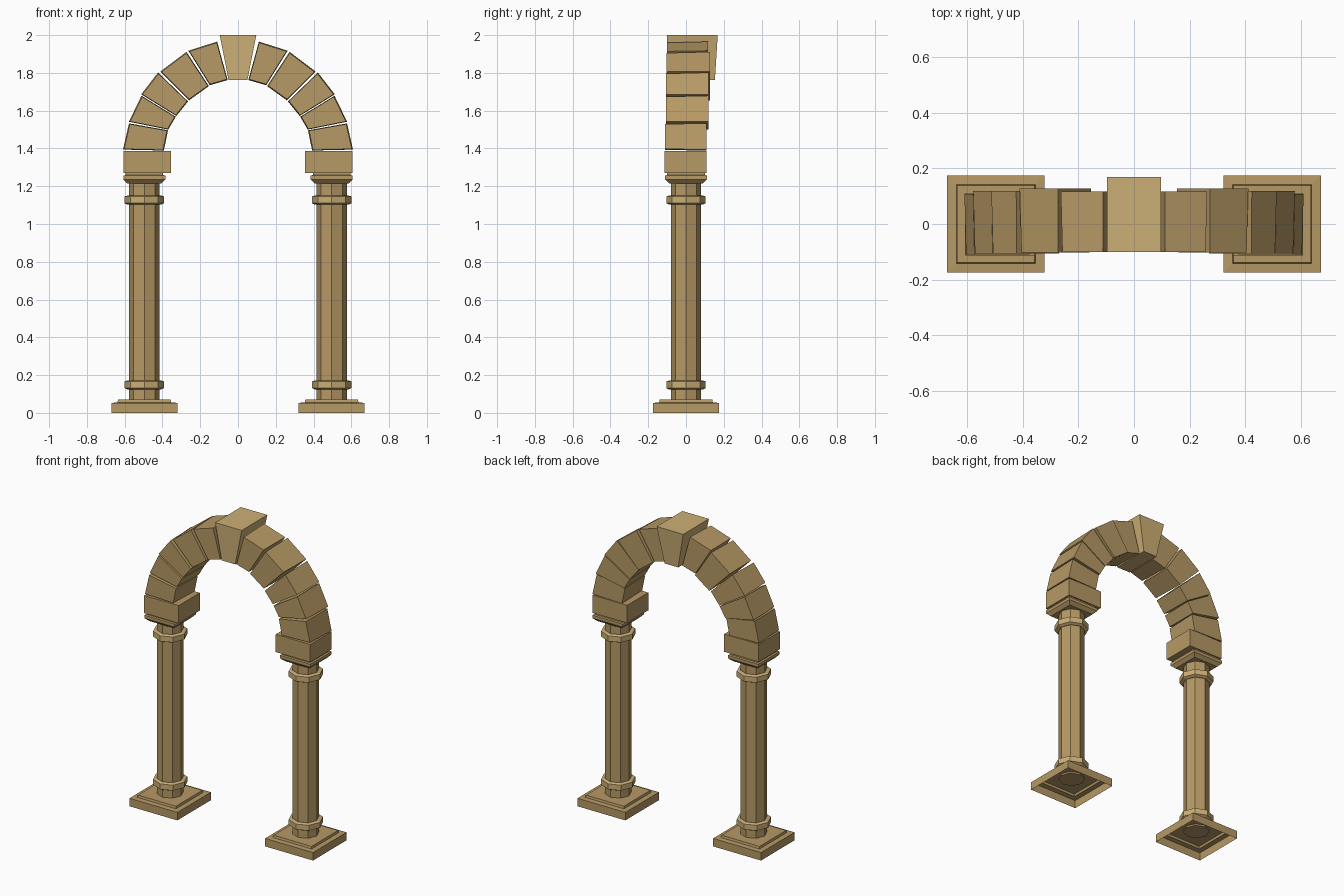
import bpy
import math
from mathutils import Vector

if "Cube" in bpy.data.objects:
    bpy.data.objects.remove(bpy.data.objects["Cube"])


def material(name, color):
    m = bpy.data.materials.new(name)
    m.diffuse_color = (*color, 1)
    m.use_nodes = True
    m.node_tree.nodes["Principled BSDF"].inputs["Base Color"].default_value = m.diffuse_color
    return m


STONE = material("stone", (0.47, 0.32, 0.13))
PALE = material("pale_stone", (0.60, 0.43, 0.18))
COLUMN_X = 0.496


def add_object(name, verts, faces, mat, mirror=True):
    mesh = bpy.data.meshes.new(name)
    mesh.from_pydata(verts, [], faces)
    mesh.materials.append(mat)
    ob = bpy.data.objects.new(name, mesh)
    bpy.context.collection.objects.link(ob)
    if mirror:
        ob.modifiers.new("mirror", 'MIRROR')
    return ob


def stacked(name, sides, profile, mat=STONE, bottom=True):
    """Polygon rings (half width, z) joined upward around the column axis."""
    turn = math.pi / 4 if sides == 4 else 0
    k = math.sqrt(2) if sides == 4 else 1
    verts = []
    for r, z in profile:
        for i in range(sides):
            a = turn + math.tau * i / sides
            verts.append((COLUMN_X + r * k * math.cos(a), r * k * math.sin(a), z))
    faces = []
    for j in range(len(profile) - 1):
        for i in range(sides):
            n = (i + 1) % sides
            faces.append((j * sides + i, j * sides + n,
                          (j + 1) * sides + n, (j + 1) * sides + i))
    top = (len(profile) - 1) * sides
    faces.append(tuple(range(top, top + sides)))
    if bottom:
        faces.append(tuple(reversed(range(sides))))
    return add_object(name, verts, faces, mat)


def wedge(name, quad, y_front, y_back, grow, mat=STONE, mirror=True):
    """Block from a front (x, z) outline, its back outline slightly enlarged."""
    pts = [Vector(p) for p in quad]
    mid = sum(pts, Vector((0, 0))) / 4
    verts = [(p.x, y_front, p.y) for p in pts]
    for p in pts:
        q = mid + (p - mid) * grow
        verts.append((q.x, y_back, q.y))
    faces = [(0, 1, 2, 3), (7, 6, 5, 4)]
    faces += [(i, i + 4, (i + 1) % 4 + 4, (i + 1) % 4) for i in range(4)]
    return add_object(name, verts, faces, mat, mirror)


# Stepped square base, open underneath
stacked("column_base", 4, [(0.175, 0), (0.175, 0.053), (0.142, 0.055),
                           (0.139, 0.07)], bottom=False)

# Octagonal shaft with two collars
stacked("column_shaft", 8, [(0.08, 0.06), (0.08, 1.235)])
for name, z in (("lower_collar", 0.127), ("upper_collar", 1.106)):
    stacked(name, 8, [(0.088, z - 0.004), (0.104, z + 0.004),
                      (0.104, z + 0.04), (0.088, z + 0.045)], PALE)

# Square capital and impost block
stacked("capital", 4, [(0.09, 1.215), (0.103, 1.228), (0.111, 1.236),
                       (0.111, 1.256), (0.1, 1.259), (0.1, 1.272)])
wedge("impost_block", [(0.355, 1.27), (0.607, 1.27), (0.607, 1.387),
                       (0.355, 1.387)], -0.113, 0.108, 1.0)

# Five arch stones per side, (x, z) as inner and outer ends of both joints
stones = [
    ([(0.397, 1.392), (0.603, 1.397), (0.573, 1.529), (0.376, 1.494)], -0.11, 0.108),
    ([(0.373, 1.503), (0.571, 1.543), (0.508, 1.674), (0.335, 1.568)], -0.106, 0.118),
    ([(0.329, 1.577), (0.506, 1.686), (0.421, 1.796), (0.270, 1.650)], -0.106, 0.118),
    ([(0.260, 1.660), (0.404, 1.806), (0.273, 1.905), (0.160, 1.732)], -0.102, 0.127),
    ([(0.149, 1.740), (0.257, 1.914), (0.112, 1.960), (0.059, 1.766)], -0.1, 0.116),
]
for i, (quad, y0, y1) in enumerate(stones):
    wedge(f"arch_stone_{i + 1}", quad, y0, y1, 1.05)

# Keystone, deeper at the back and flared at the top
key = wedge("keystone", [(-0.05, 1.763), (0.05, 1.763), (0.097, 2.0),
                         (-0.097, 2.0)], -0.1, 0.168, 1.0, PALE, False)
for i in (4, 5):
    key.data.vertices[i].co.y = 0.153
